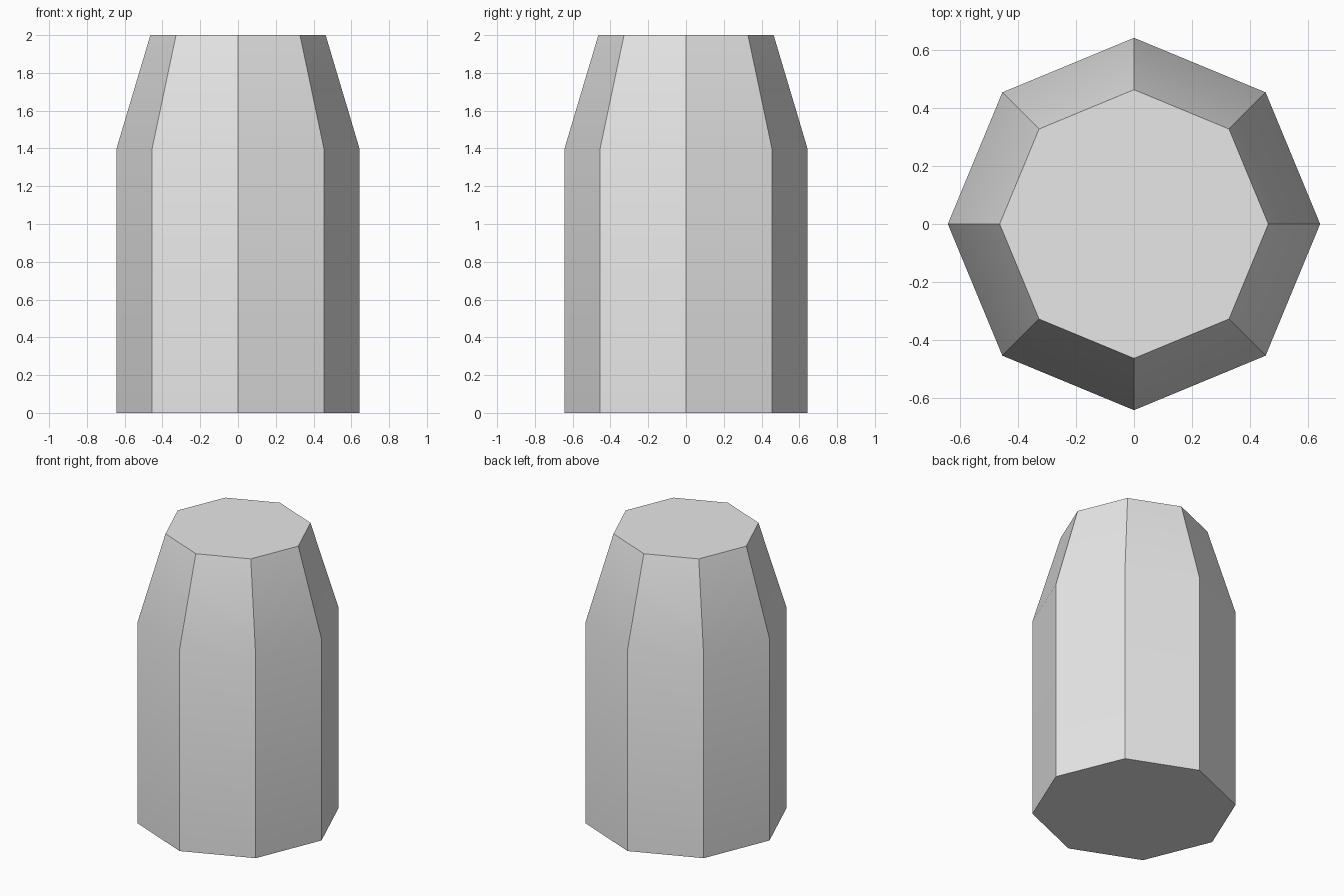
import bpy
import bmesh
from math import radians
from mathutils import Matrix

SIDES = 8
BODY_RADIUS = 0.643
TOP_RADIUS = 0.464
SHOULDER_Z = 1.4
HEIGHT = 2.0

cube = bpy.data.objects.get("Cube")
if cube:
    bpy.data.objects.remove(cube, do_unlink=True)

# Single grey material
grey = bpy.data.materials.new("plain grey")
grey.use_nodes = True
colour = (0.8, 0.8, 0.8, 1.0)
grey.diffuse_color = colour
grey.node_tree.nodes["Principled BSDF"].inputs["Base Color"].default_value = colour

bm = bmesh.new()

# Straight octagonal body
bmesh.ops.create_cone(
    bm, cap_ends=True, segments=SIDES, radius1=BODY_RADIUS, radius2=BODY_RADIUS,
    depth=SHOULDER_Z, matrix=Matrix.Translation((0, 0, SHOULDER_Z / 2)))

# Tapered shoulder, drawn up from the top cap
cap = max(bm.faces, key=lambda f: f.calc_center_median().z)
cap = bmesh.ops.extrude_discrete_faces(bm, faces=[cap])["faces"][0]
scale = TOP_RADIUS / BODY_RADIUS
for v in cap.verts:
    v.co = (v.co.x * scale, v.co.y * scale, HEIGHT)

bmesh.ops.recalc_face_normals(bm, faces=bm.faces[:])
mesh = bpy.data.meshes.new("tapered_post")
bm.to_mesh(mesh)
bm.free()
mesh.materials.append(grey)

post = bpy.data.objects.new("tapered_post", mesh)
bpy.context.collection.objects.link(post)

# Soft shading over the shoulder, crisp vertical edges
bpy.ops.object.select_all(action="DESELECT")
post.select_set(True)
bpy.context.view_layer.objects.active = post
bpy.ops.object.shade_smooth_by_angle(angle=radians(30))
